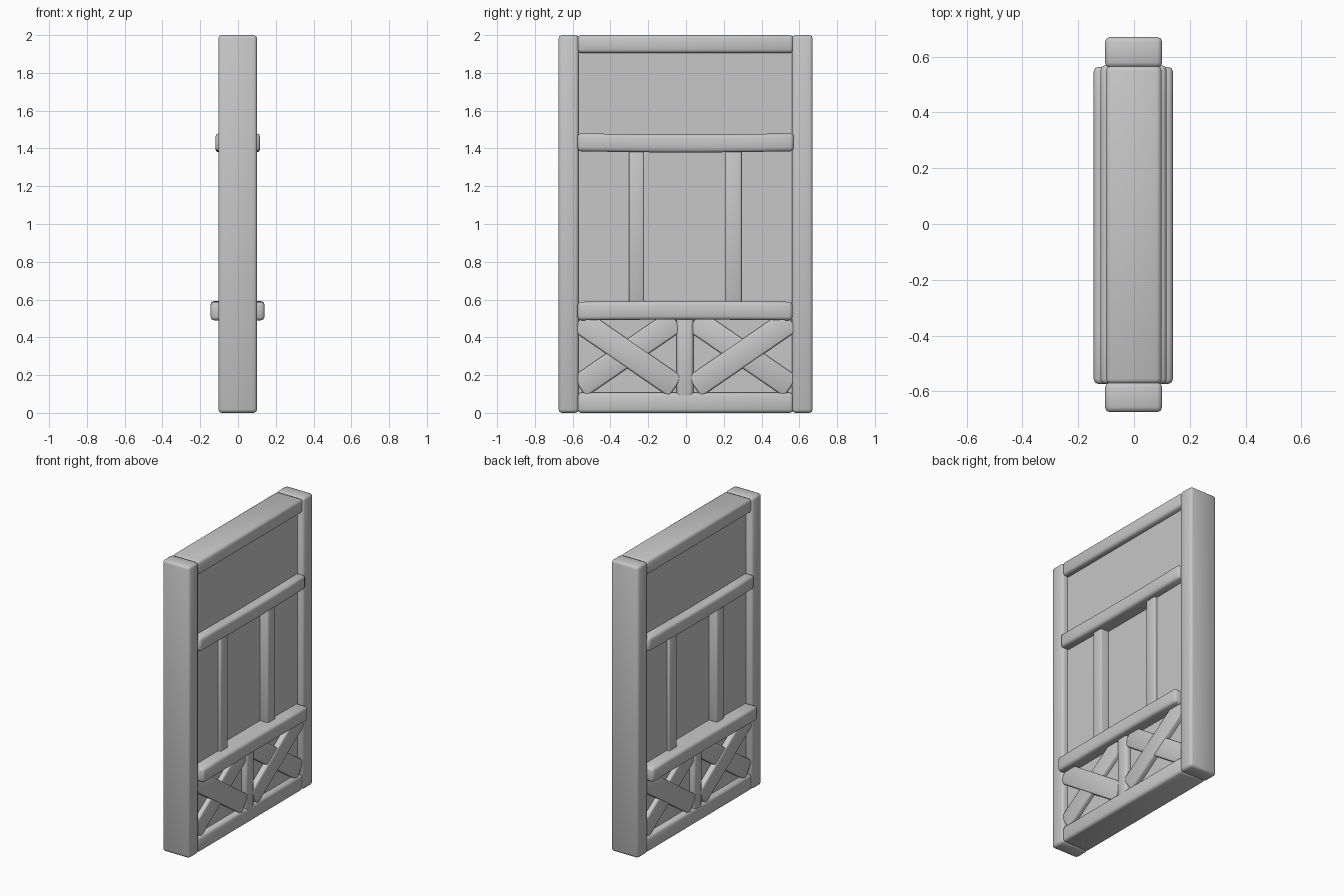
import bpy, bmesh, math
from mathutils import Matrix, Vector

cube = bpy.data.objects.get("Cube")
if cube:
    bpy.data.objects.remove(cube, do_unlink=True)

grey = bpy.data.materials.new("plain_grey")
grey.use_nodes = True
GREY = (0.57, 0.57, 0.57, 1)
grey.diffuse_color = GREY
grey.node_tree.nodes["Principled BSDF"].inputs["Base Color"].default_value = GREY


def beam(name, lo, hi, bevel=0.018, tilt=0, sag=0, turn=False):
    """Rounded timber between two corners, tilted about x, its middle raised by sag."""
    lo, hi = Vector(lo), Vector(hi)
    mid, size = (lo + hi) / 2, hi - lo
    bm = bmesh.new()
    bmesh.ops.create_cube(bm, size=1)
    bmesh.ops.scale(bm, vec=size, verts=bm.verts)
    if bevel:
        bmesh.ops.bevel(bm, geom=bm.edges[:], offset=bevel, segments=2,
                        profile=0.5, affect='EDGES')
    if sag:
        # Cut the timber across its length so it can bend
        for k in range(1, 6):
            bmesh.ops.bisect_plane(bm, geom=bm.verts[:] + bm.edges[:] + bm.faces[:],
                                   plane_co=(0, size.y * (k / 6 - 0.5), 0),
                                   plane_no=(0, 1, 0))
        for v in bm.verts:
            v.co.z += sag * math.cos(math.pi * v.co.y / size.y)
    place = Matrix.Translation(mid) @ Matrix.Rotation(tilt, 4, 'X')
    if turn:
        place = Matrix.Rotation(math.pi, 4, 'Z') @ place
    bmesh.ops.transform(bm, matrix=place, verts=bm.verts)
    bmesh.ops.recalc_face_normals(bm, faces=bm.faces)
    mesh = bpy.data.meshes.new(name)
    bm.to_mesh(mesh)
    bm.free()
    mesh.materials.append(grey)
    obj = bpy.data.objects.new(name, mesh)
    bpy.context.collection.objects.link(obj)
    bpy.ops.object.select_all(action='DESELECT')
    obj.select_set(True)
    bpy.context.view_layer.objects.active = obj
    bpy.ops.object.shade_smooth_by_angle(angle=math.radians(50))


# Infill panels around a recessed window sheet
beam("lower_panel", (-0.06, -0.6, 0.05), (0.06, 0.6, 0.54), bevel=0)
beam("upper_panel", (-0.06, -0.6, 1.43), (0.06, 0.6, 1.95), bevel=0)
beam("front_side_panel", (-0.06, -0.6, 0.54), (0.06, -0.25, 1.43), bevel=0)
beam("back_side_panel", (-0.06, 0.25, 0.54), (0.06, 0.6, 1.43), bevel=0)
beam("window_sheet", (-0.02, -0.25, 0.54), (0.02, 0.25, 1.43), bevel=0)

# Main frame
beam("front_post", (-0.104, -0.675, 0), (0.101, -0.568, 2))
beam("back_post", (-0.104, 0.561, 0), (0.101, 0.671, 2))
beam("top_beam", (-0.101, -0.574, 1.905), (0.099, 0.568, 2))
beam("bottom_beam", (-0.101, -0.574, 0), (0.099, 0.568, 0.107))

# Projecting rails
beam("upper_rail", (-0.12, -0.574, 1.385), (0.117, 0.57, 1.48), sag=-0.006)
beam("lower_rail", (-0.145, -0.574, 0.49), (0.14, 0.564, 0.588), sag=0.004)

# Window studs run right through the wall
beam("front_stud", (-0.08, -0.302, 0.54), (0.08, -0.222, 1.43), 0.008)
beam("back_stud", (-0.08, 0.21, 0.54), (0.08, 0.294, 1.43), 0.008)

# Lower timbers repeated on both faces by a half turn
for side, turn in (("left", False), ("right", True)):
    beam(side + "_centre_stud", (0.03, -0.05, 0.06), (0.098, 0.04, 0.53), turn=turn)
    # Crossed braces, the outer one lapping slightly over the inner one
    for bay, y, sign in (("front", -0.31, -1), ("back", 0.3, 1)):
        for layer, depth, way in (("outer", 0.096, sign), ("inner", 0.09, -sign)):
            beam(f"{side}_{bay}_{layer}_brace", (0.03, y - 0.31, 0.25),
                 (depth, y + 0.31, 0.378), 0.01, tilt=way * math.radians(34.5), turn=turn)
